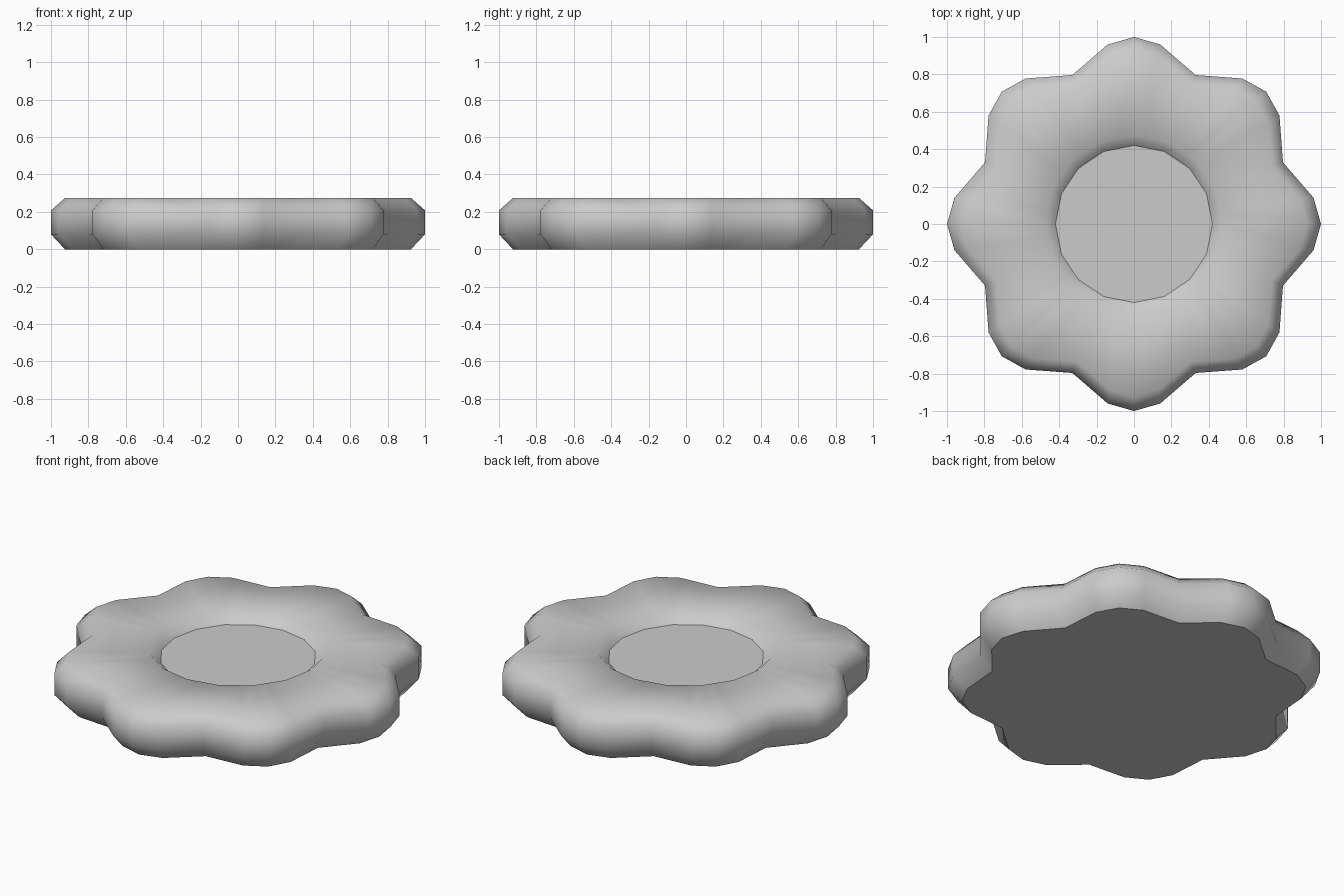
import bpy, bmesh
from math import sin, cos, pi, radians

if "Cube" in bpy.data.objects:
    bpy.data.objects.remove(bpy.data.objects["Cube"])

# One lobe repeated eight times: tip, shoulder, valley, shoulder (angle, outer radius)
LOBE = [(0, 1.0), (8.3, 0.97), (22.5, 0.862), (36.7, 0.97)]
STEPS = [(45 * k + a, r) for k in range(8) for a, r in LOBE]

bm = bmesh.new()


def petal_ring(scale, z):
    return [bm.verts.new((r * scale * cos(radians(a)), r * scale * sin(radians(a)), z))
            for a, r in STEPS]


def round_ring(radius, z):
    # 16-sided ring; in-between points lie on the chords
    ring = []
    for a, _ in STEPS:
        off = a % 22.5 - 11.25
        r = radius * cos(pi / 16) / cos(radians(off))
        ring.append(bm.verts.new((r * cos(radians(a)), r * sin(radians(a)), z)))
    return ring


# Bottom edge, chamfered side, top, then slope into the shallow recess
rings = [petal_ring(0.925, 0.003), petal_ring(1.0, 0.08), petal_ring(1.0, 0.208),
         petal_ring(0.925, 0.274), round_ring(0.475, 0.274), round_ring(0.42, 0.222)]
n = len(STEPS)
for lo, hi in zip(rings, rings[1:]):
    for i in range(n):
        j = (i + 1) % n
        bm.faces.new((lo[i], lo[j], hi[j], hi[i]))

# Flat underside and recess floor
bm.faces.new(rings[0][::-1])
bm.faces.new(rings[-1])
for v in bm.verts:
    if v.co.z < 0.01:
        v.co.z = 0
for f in bm.faces:
    f.smooth = True
for ring in (rings[0], rings[-1]):
    for i in range(n):
        bm.edges.get((ring[i], ring[(i + 1) % n])).smooth = False

mesh = bpy.data.meshes.new("scalloped_disc")
bm.to_mesh(mesh)
bm.free()
bpy.context.collection.objects.link(bpy.data.objects.new("scalloped_disc", mesh))
